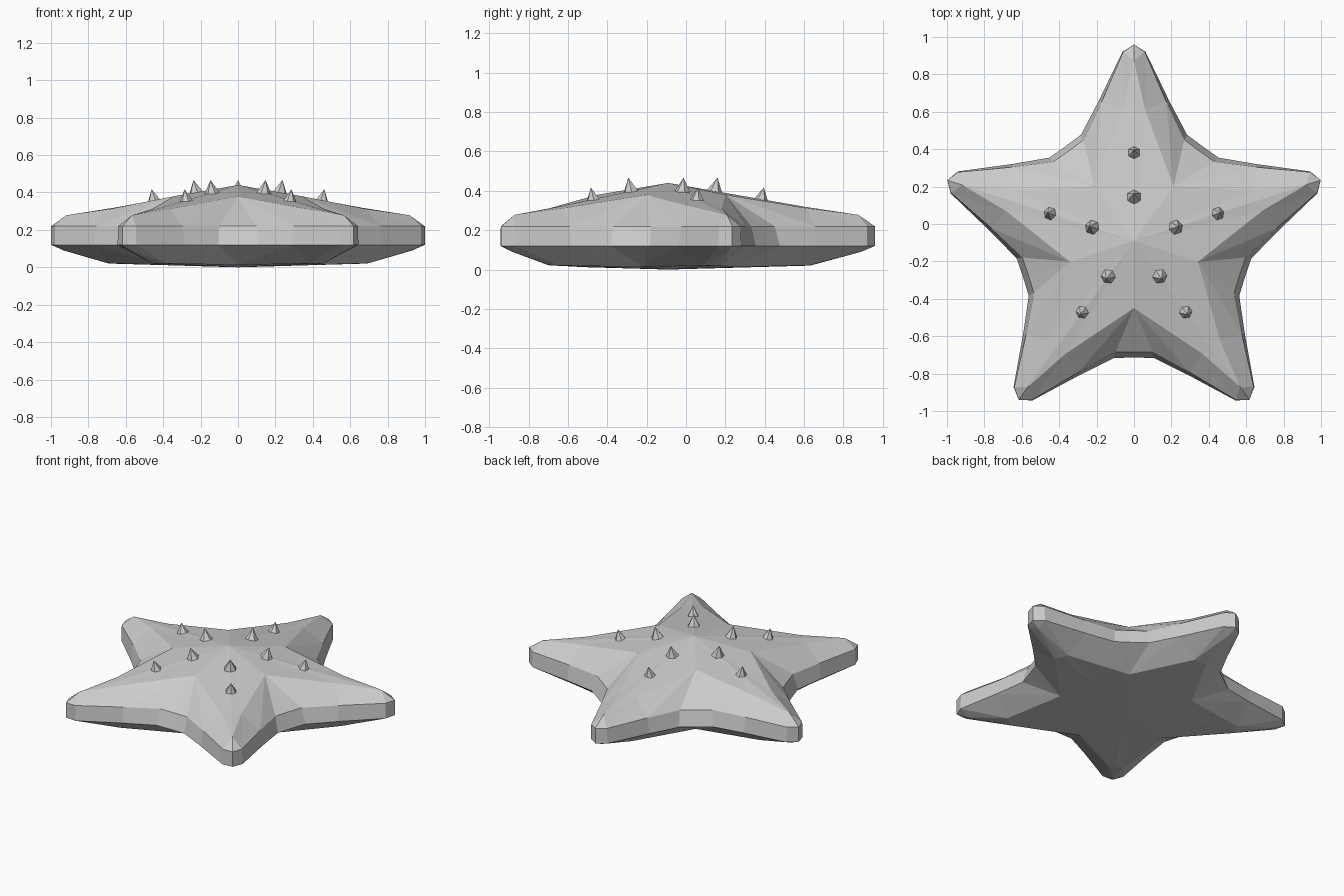
import bpy, bmesh, math
from mathutils import Vector, Matrix

if "Cube" in bpy.data.objects:
    bpy.data.objects.remove(bpy.data.objects["Cube"])

CY = -0.09  # centre of the star in y

# Half of one arm: (along arm, sideways, height)
P = {
    # upper surface
    "top": (0, 0, 0.44), "valley": (0.291, 0.212, 0.38),
    "ridge": (0.70, 0, 0.318), "shoulder": (0.70, 0.06, 0.312), "tip_top": (0.965, 0, 0.278),
    # upper rim
    "u0": (0.480, 0.349, 0.22), "u1": (0.540, 0.269, 0.22), "u2": (0.745, 0.172, 0.22),
    "u3": (1.01, 0.058, 0.22), "u4": (1.05, 0, 0.22),
    # lower rim
    "l0": (0.505, 0.367, 0.12), "l1": (0.568, 0.283, 0.12), "l2": (0.745, 0.190, 0.12),
    "l3": (1.01, 0.062, 0.12), "l4": (1.05, 0, 0.12),
    # underside
    "bottom": (0, 0, 0), "b_valley": (0.34, 0.247, 0.012),
    "b_side": (0.72, 0.045, 0.022), "b_ridge": (0.72, 0, 0.02), "b_tip": (0.98, 0, 0.09),
}
FACES = [
    "top valley shoulder", "top shoulder ridge", "ridge shoulder tip_top",
    "valley u0 u1", "valley u1 u2", "valley u2 shoulder",
    "shoulder u2 u3", "shoulder u3 tip_top", "tip_top u3 u4",
    "u0 l0 l1 u1", "u1 l1 l2 u2", "u2 l2 l3 u3", "u3 l3 l4 u4",
    "bottom b_valley b_side", "bottom b_side b_ridge", "b_ridge b_side b_tip",
    "b_valley l0 l1", "b_valley l1 l2", "b_valley l2 b_side",
    "b_side l2 l3", "b_side l3 b_tip", "b_tip l3 l4",
]


def arm_point(k, u, v, z):
    a = math.radians(90 + 72 * k)
    return Vector((u * math.cos(a) - v * math.sin(a),
                   u * math.sin(a) + v * math.cos(a) + CY, z))


def finish(bm, name):
    bmesh.ops.recalc_face_normals(bm, faces=bm.faces)
    me = bpy.data.meshes.new(name)
    bm.to_mesh(me)
    bm.free()
    ob = bpy.data.objects.new(name, me)
    bpy.context.collection.objects.link(ob)
    return ob


# Star body: five arms, each mirrored about its ridge
bm = bmesh.new()
for k in range(5):
    for s in (1, -1):
        verts = {n: bm.verts.new(arm_point(k, u, v * s, z)) for n, (u, v, z) in P.items()}
        for f in FACES:
            bm.faces.new([verts[n] for n in f.split()])
bmesh.ops.remove_doubles(bm, verts=bm.verts, dist=0.001)
finish(bm, "starfish_body")

# Spikes: two on each arm, leaning out with the slope
bm = bmesh.new()
for k in range(5):
    for r, z in ((0.24, 0.418), (0.475, 0.368)):
        axis = arm_point(k, 0.22, 0, 1) - Vector((0, CY, 0))
        rot = axis.to_track_quat('Z', 'Y').to_matrix().to_4x4()
        m = Matrix.Translation(arm_point(k, r, 0, z)) @ rot
        bmesh.ops.create_cone(bm, cap_ends=True, segments=6, radius1=0.055,
                              radius2=0, depth=0.10, matrix=m)
finish(bm, "spikes")
